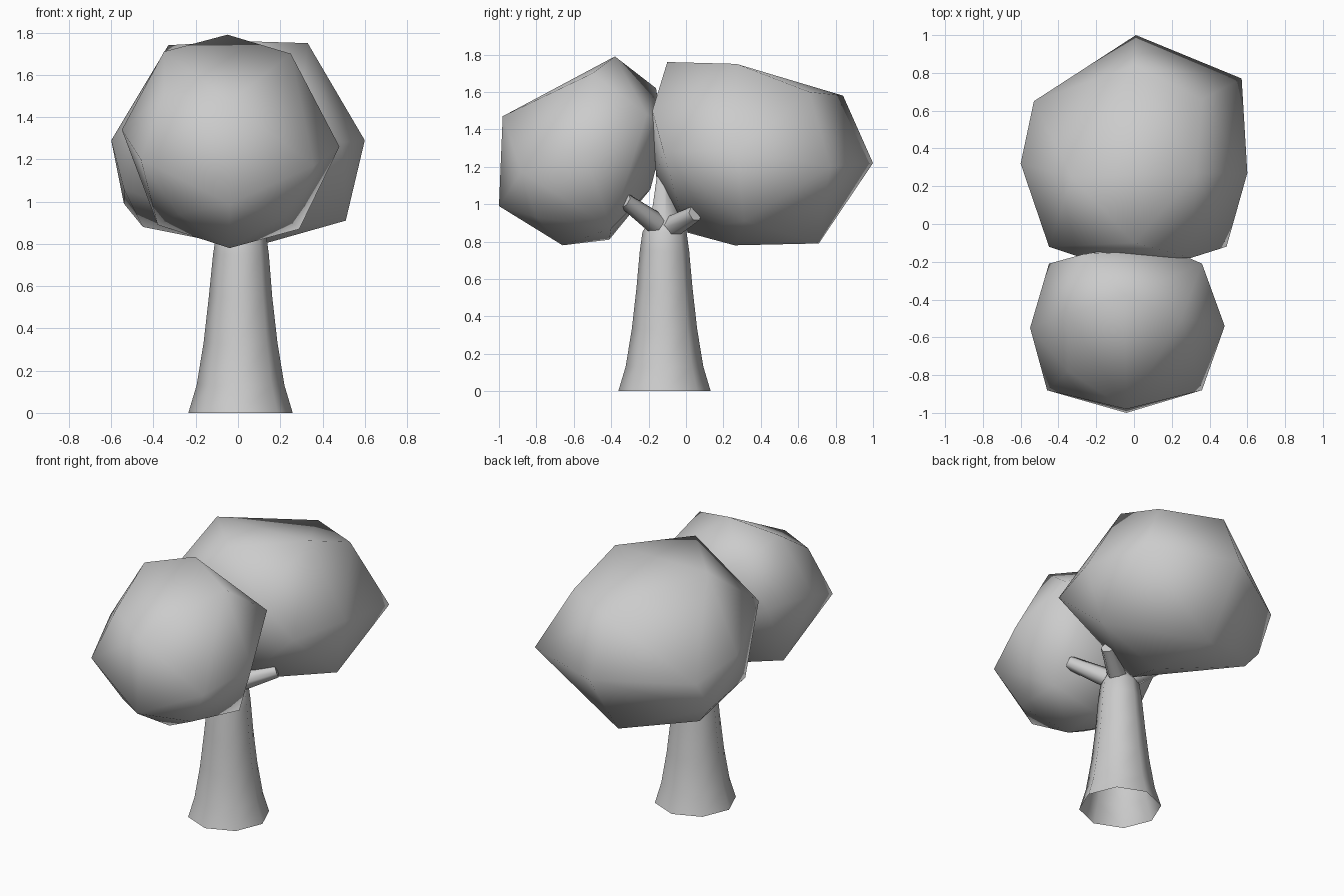
import bpy, bmesh, math
from mathutils import Vector

if "Cube" in bpy.data.objects:
    bpy.data.objects.remove(bpy.data.objects["Cube"])


def finish(bm, name, angle):
    bmesh.ops.recalc_face_normals(bm, faces=bm.faces)
    mesh = bpy.data.meshes.new(name)
    bm.to_mesh(mesh)
    bm.free()
    obj = bpy.data.objects.new(name, mesh)
    bpy.context.collection.objects.link(obj)
    bpy.ops.object.select_all(action='DESELECT')
    obj.select_set(True)
    bpy.context.view_layer.objects.active = obj
    bpy.ops.object.shade_smooth_by_angle(angle=math.radians(angle))
    return obj


def tube(name, stations, sides, tilt=True):
    """Loft rings along (centre, radius) stations, closed at the far end."""
    bm = bmesh.new()
    axis = Vector(stations[-1][0]) - Vector(stations[0][0])
    rot = Vector((0, 0, 1)).rotation_difference(axis)
    rings = []
    for centre, r in stations:
        ring = []
        for i in range(sides):
            a = 2 * math.pi * i / sides
            p = Vector((r * math.cos(a), r * math.sin(a), 0))
            if tilt:
                p = rot @ p
            ring.append(bm.verts.new(Vector(centre) + p))
        rings.append(ring)
    for a, b in zip(rings, rings[1:]):
        for i in range(sides):
            j = (i + 1) % sides
            bm.faces.new((a[i], a[j], b[j], b[i]))
    bm.faces.new(rings[-1])
    return finish(bm, name, 65)


def canopy(name, points):
    """Faceted leaf mass: convex hull of its corner points."""
    bm = bmesh.new()
    for p in points:
        bm.verts.new(p)
    bmesh.ops.convex_hull(bm, input=bm.verts)
    loose = [v for v in bm.verts if not v.link_faces]
    bmesh.ops.delete(bm, geom=loose, context='VERTS')
    return finish(bm, name, 60)


# Trunk, flared and open at the foot
tube("trunk", [((0.012, -0.115, 0), 0.247), ((0.012, -0.115, 0.13), 0.208),
               ((0.012, -0.115, 0.33), 0.175), ((0.012, -0.115, 0.55), 0.15),
               ((0.014, -0.115, 0.75), 0.132), ((0.015, -0.115, 0.85), 0.118),
               ((0.015, -0.115, 0.92), 0.08)], 8, tilt=False)

# Leader and side branches
root = (0.02, -0.11, 0.86)
tube("leader_branch", [(root, 0.1), ((0.01, -0.12, 1.25), 0.025)], 6)
for name, tip in (("front_branch", (0.23, -0.33, 1.02)),
                  ("right_branch", (0.25, 0.05, 0.95)),
                  ("back_branch", (-0.2, 0.09, 1.0))):
    tube(name, [(root, 0.065), (tip, 0.042)], 6)

# Front leaf mass
canopy("front_canopy", [
    (-0.04, -0.98, 1.47), (-0.04, -1.0, 0.99), (-0.46, -0.88, 1.2), (0.36, -0.88, 1.17),
    (-0.55, -0.55, 1.34), (0.48, -0.54, 1.26), (-0.35, -0.78, 1.51),
    (-0.35, -0.48, 1.71), (0.25, -0.50, 1.70), (-0.05, -0.38, 1.79),
    (-0.04, -0.66, 0.78), (-0.04, -0.41, 0.81), (0.29, -0.40, 0.87), (-0.38, -0.48, 0.89),
    (0.22, -0.80, 0.93), (-0.28, -0.80, 0.94),
    (-0.45, -0.21, 1.35), (0.36, -0.21, 1.48), (0.2, -0.14, 1.45), (-0.27, -0.16, 1.62),
    (-0.02, -0.12, 1.35), (-0.02, -0.19, 1.08)])

# Back leaf mass
canopy("back_canopy", [
    (0.01, 1.0, 1.22), (0.57, 0.77, 1.2), (0.6, 0.27, 1.29), (0.49, -0.12, 1.28),
    (-0.45, -0.12, 1.44), (-0.6, 0.32, 1.29), (-0.53, 0.65, 1.2), (-0.54, 0.52, 0.99),
    (0.33, 0.27, 1.75), (-0.33, 0.25, 1.74), (0.0, -0.10, 1.76),
    (0.0, 0.84, 1.58), (0.36, 0.66, 1.60),
    (0.0, 0.71, 0.79), (0.05, 0.26, 0.78), (0.51, 0.31, 0.91), (-0.45, 0.5, 0.88),
    (0.02, 0.0, 0.85), (-0.54, 0.15, 1.06),
    (0.3, -0.18, 1.50), (-0.3, -0.17, 1.45), (0.0, -0.16, 1.15)])
